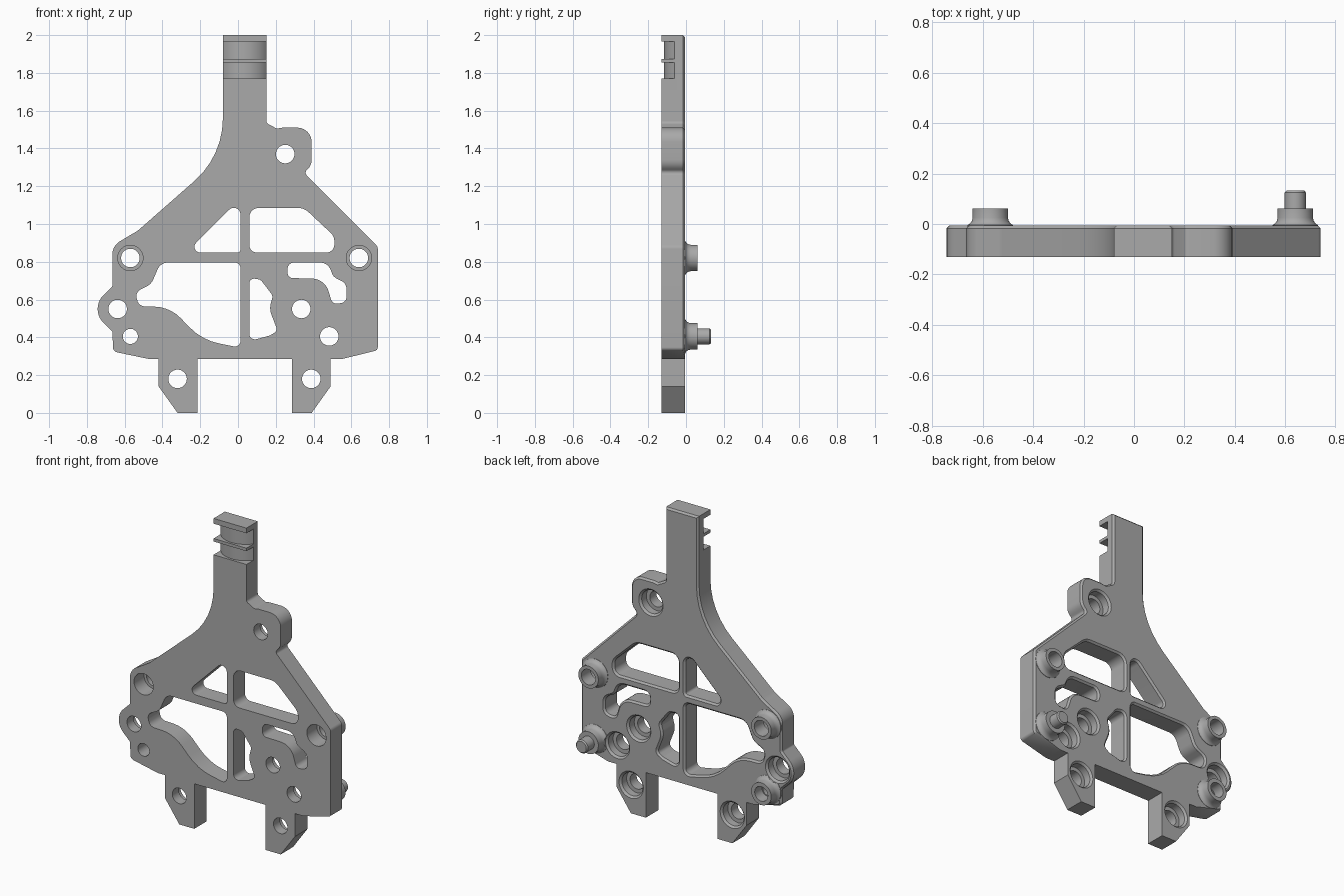
import bpy, bmesh, math
from mathutils import Vector

old = bpy.data.objects.get("Cube")
if old:
    bpy.data.objects.remove(old, do_unlink=True)

FRONT, BACK, CHAMFER = -0.13, -0.006, 0.011

metal = bpy.data.materials.new("plain grey")
metal.use_nodes = True
grey = (0.4, 0.4, 0.4, 1)
metal.diffuse_color = grey
metal.node_tree.nodes["Principled BSDF"].inputs["Base Color"].default_value = grey


def rounded(corners):
    """Polygon whose (x, z, radius) corners become arcs."""
    out = []
    n = len(corners)
    for i, (x, z, r) in enumerate(corners):
        p = Vector((x, z))
        a = Vector(corners[i - 1][:2]) - p
        b = Vector(corners[(i + 1) % n][:2]) - p
        half = a.angle(b) / 2
        if r == 0 or half > 1.55:
            out.append(p)
            continue
        t = min(r / math.tan(half), 0.49 * min(a.length, b.length))
        r = t * math.tan(half)
        centre = p + (a.normalized() + b.normalized()).normalized() * r / math.sin(half)
        start = p + a.normalized() * t - centre
        end = p + b.normalized() * t - centre
        sweep = math.atan2(start.x * end.y - start.y * end.x, start.dot(end))
        steps = max(2, math.ceil(abs(sweep) / 0.16))
        for k in range(steps + 1):
            s = sweep * k / steps
            c, d = math.cos(s), math.sin(s)
            out.append(centre + Vector((start.x * c - start.y * d,
                                        start.x * d + start.y * c)))
    return out


def offset(poly, dist, floor=-1):
    """Grow a polygon; points below the floor stay put."""
    n = len(poly)
    area = sum(poly[i - 1].cross(poly[i]) for i in range(n))
    sign = 1 if area > 0 else -1
    out = []
    for i, p in enumerate(poly):
        d1 = (p - poly[i - 1]).normalized()
        d2 = (poly[(i + 1) % n] - p).normalized()
        n1, n2 = Vector((d1.y, -d1.x)), Vector((d2.y, -d2.x))
        m = (n1 + n2) / (1 + max(n1.dot(n2), -0.5))
        out.append(p + m * dist * sign if p.y > floor else p.copy())
    return out


def at_y(poly, y):
    return [(p[0], y, p[1]) for p in poly]


def loft(bm, rings):
    """Closed solid through rings of equal point count."""
    loops = [[bm.verts.new(p) for p in ring] for ring in rings]
    faces = [bm.faces.new(loops[0]), bm.faces.new(loops[-1])]
    n = len(loops[0])
    for lo, hi in zip(loops, loops[1:]):
        for i in range(n):
            faces.append(bm.faces.new((lo[i - 1], lo[i], hi[i], hi[i - 1])))
    bmesh.ops.recalc_face_normals(bm, faces=faces)


def lathe(bm, x, z, profile, n=40):
    """Turned solid along y from (radius, y) pairs."""
    loft(bm, [[(x + r * math.cos(math.tau * i / n), y, z + r * math.sin(math.tau * i / n))
               for i in range(n)] for r, y in profile])


def make_object(name, bm):
    mesh = bpy.data.meshes.new(name)
    bm.to_mesh(mesh)
    bm.free()
    mesh.materials.append(metal)
    ob = bpy.data.objects.new(name, mesh)
    bpy.context.collection.objects.link(ob)
    return ob


def combine(target, tool, operation):
    mod = target.modifiers.new(operation.lower(), 'BOOLEAN')
    mod.operation, mod.solver, mod.object = operation, 'EXACT', tool
    bpy.context.view_layer.objects.active = target
    bpy.ops.object.modifier_apply(modifier=mod.name)
    bpy.data.objects.remove(tool, do_unlink=True)


# Plate outline: neck, upper ear, right side, two legs, left ear, shoulder
outline = rounded([
    (-.08, 2, 0), (.15, 2, 0), (.15, 1.535, .02), (.205, 1.505, .01), (.235, 1.51, 0),
    (.39, 1.51, .14), (.39, 1.312, .14), (.35, 1.272, .02), (.74, .88, .03),
    (.74, .332, .02), (.55, .285, 0), (.49, .285, 0), (.49, .14, 0), (.39, 0, 0),
    (.285, 0, 0), (.285, .285, 0), (-.215, .285, 0), (-.215, 0, 0), (-.32, 0, 0),
    (-.42, .14, 0), (-.42, .285, 0), (-.47, .285, 0), (-.662, .325, .03),
    (-.664, .43, .015), (-.743, .507, .105), (-.743, .593, .105), (-.665, .67, .015),
    (-.665, .885, .08), (-.53, .965, .1), (-.08, 1.36, .44)])
bm = bmesh.new()
loft(bm, [at_y(outline, FRONT), at_y(outline, BACK - CHAMFER),
          at_y(offset(outline, -CHAMFER, .3), BACK)])
plate = make_object("bracket_plate", bm)

# Flared bosses on the back, one carrying a pin
bm = bmesh.new()
flare = [(.092, -.02), (.09, -.004), (.08, .002), (.073, .012), (.07, .025), (.07, .062)]
for x, z in [(-.57, .82), (.64, .82), (-.57, .405)]:
    lathe(bm, x, z, flare)
lathe(bm, .64, .405, flare + [(.042, .062), (.042, .125), (.035, .133)])
combine(plate, make_object("bosses", bm), 'UNION')

# Window openings, flared at the back
windows = [
    [(-.273, .849, .03), (.013, .849, .015), (.013, 1.135, .035)],
    [(.06, .849, .04), (.06, 1.085, .05), (.35, 1.085, .08), (.51, .935, .06),
     (.51, .849, .07)],
    [(-.41, .796, .06), (-.46, .68, .08), (-.545, .64, .04), (-.525, .565, .04),
     (-.36, .56, .2), (-.19, .385, .3), (.013, .345, .03), (.013, .796, .03)],
    [(.06, .715, .03), (.12, .705, .03), (.185, .62, .03), (.165, .55, .1),
     (.21, .435, .025), (.17, .41, .03), (.06, .38, .03)],
    [(.262, .796, .035), (.475, .796, .06), (.505, .72, .05), (.575, .685, .05),
     (.575, .585, .035), (.5, .575, .03), (.46, .71, .1), (.262, .714, .03)]]
bm = bmesh.new()
for corners in windows:
    hole = rounded(corners)
    wide = offset(hole, CHAMFER)
    loft(bm, [at_y(hole, -.2), at_y(hole, BACK - CHAMFER),
              at_y(wide, BACK), at_y(wide, .03)])

# Screw holes, counterbored from the back
for x, z in [(.25, 1.37), (.335, .55), (.483, .405), (.388, .18), (-.32, .18), (-.637, .55)]:
    lathe(bm, x, z, [(.049, -.2), (.049, -.065), (.073, -.065), (.073, -.018),
                     (.085, BACK), (.085, .05)])

# Boss holes: the upper pair stepped from the front, the lower one plain
for x in (-.57, .64):
    lathe(bm, x, .82, [(.067, -.2), (.067, -.03), (.049, -.03), (.049, .1)])
lathe(bm, -.57, .405, [(.04, -.2), (.04, -.01), (.046, -.01), (.046, .1)])

# Neck grooves with a bowed floor, leaving a fin and a top lip
bow = []
for i in range(21):
    dx = .13 * (i / 10 - 1)
    bow.append((.035 + dx, .03 - math.sqrt(.146 ** 2 - dx * dx)))
section = bow + [(.165, -.2), (-.095, -.2)]
for low, high in [(1.77, 1.854), (1.873, 1.967)]:
    loft(bm, [[(x, y, z) for x, y in section] for z in (low, high)])
combine(plate, make_object("openings", bm), 'DIFFERENCE')

# Smooth the arcs, keep edges crisp
bpy.ops.object.select_all(action='DESELECT')
plate.select_set(True)
bpy.context.view_layer.objects.active = plate
bpy.ops.object.shade_smooth_by_angle(angle=math.radians(30))
